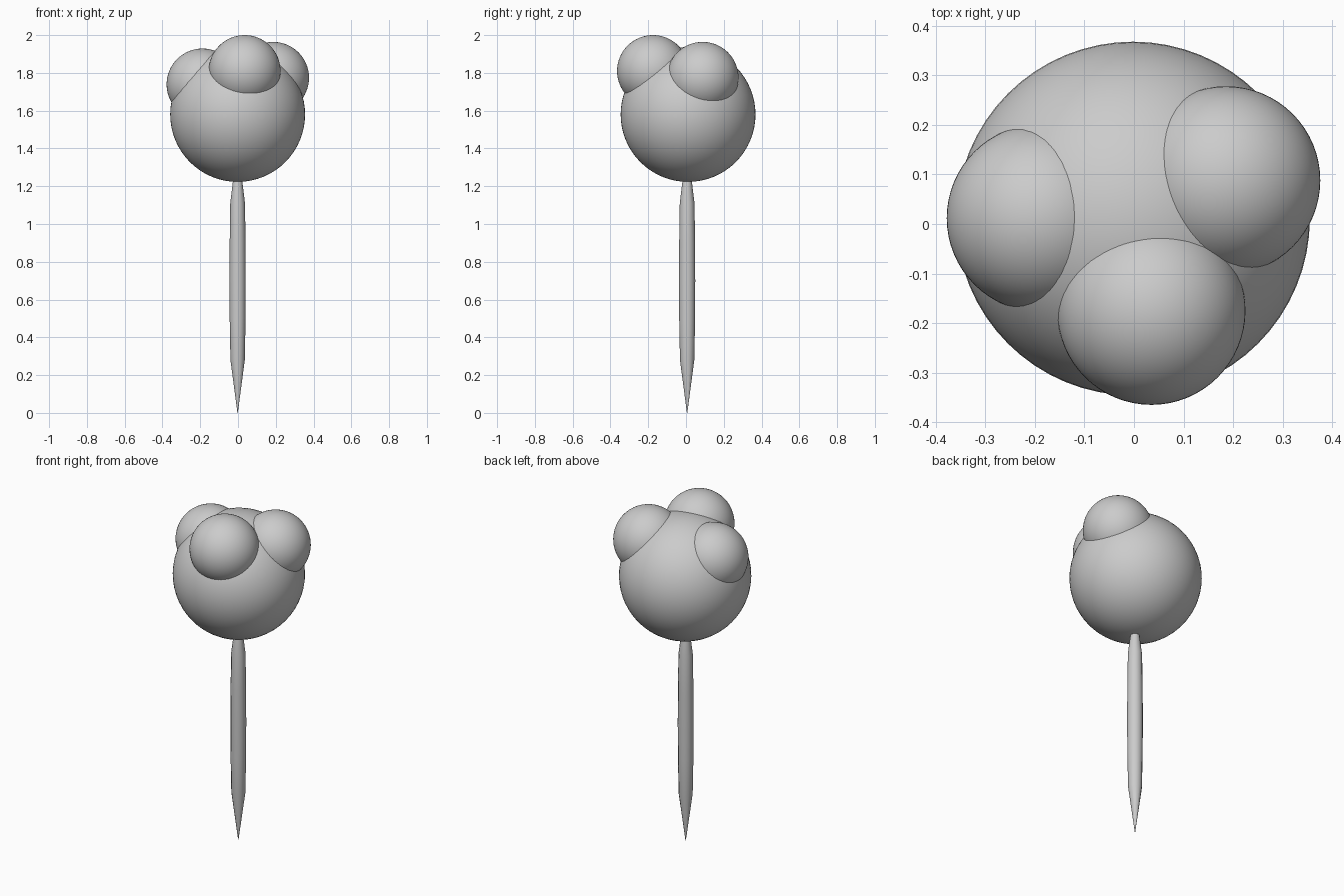
import bpy, bmesh
from math import cos, sin, pi

if "Cube" in bpy.data.objects:
    bpy.data.objects.remove(bpy.data.objects["Cube"])


def ball(name, center, radius):
    bpy.ops.mesh.primitive_uv_sphere_add(segments=64, ring_count=32, radius=radius, location=center)
    obj = bpy.context.object
    obj.name = name
    bpy.ops.object.shade_smooth()
    return obj


def lathe(name, profile, center, sides):
    bm = bmesh.new()
    rings = [[bm.verts.new((r * cos(2 * pi * i / sides), r * sin(2 * pi * i / sides), z))
              for i in range(sides)] for r, z in profile]
    for low, high in zip(rings, rings[1:]):
        for i in range(sides):
            j = (i + 1) % sides
            bm.faces.new((low[i], low[j], high[j], high[i]))
    bm.faces.new(rings[0][::-1])
    bm.faces.new(rings[-1])
    bmesh.ops.remove_doubles(bm, verts=bm.verts, dist=0.0002)
    mesh = bpy.data.meshes.new(name)
    bm.to_mesh(mesh)
    bm.free()
    obj = bpy.data.objects.new(name, mesh)
    obj.location = center
    bpy.context.collection.objects.link(obj)
    bpy.ops.object.select_all(action='DESELECT')
    obj.select_set(True)
    bpy.context.view_layer.objects.active = obj
    bpy.ops.object.shade_smooth_by_angle()
    return obj


# Large head
ball("head", (-0.002, 0.011, 1.58), 0.357)

# Three bumps on top
ball("front_bump", (0.035, -0.175, 1.81), 0.19)
ball("right_bump", (0.186, 0.088, 1.774), 0.19)
ball("left_bump", (-0.188, 0.012, 1.739), 0.19)

# Pointed stick, its upper end running into the head
lathe("stick", [(0.001, 0), (0.038, 0.28), (0.042, 0.5), (0.043, 0.7),
                (0.042, 0.9), (0.039, 1.11), (0.025, 1.225), (0.016, 1.28)],
      (-0.002, 0.006, 0), 12)
